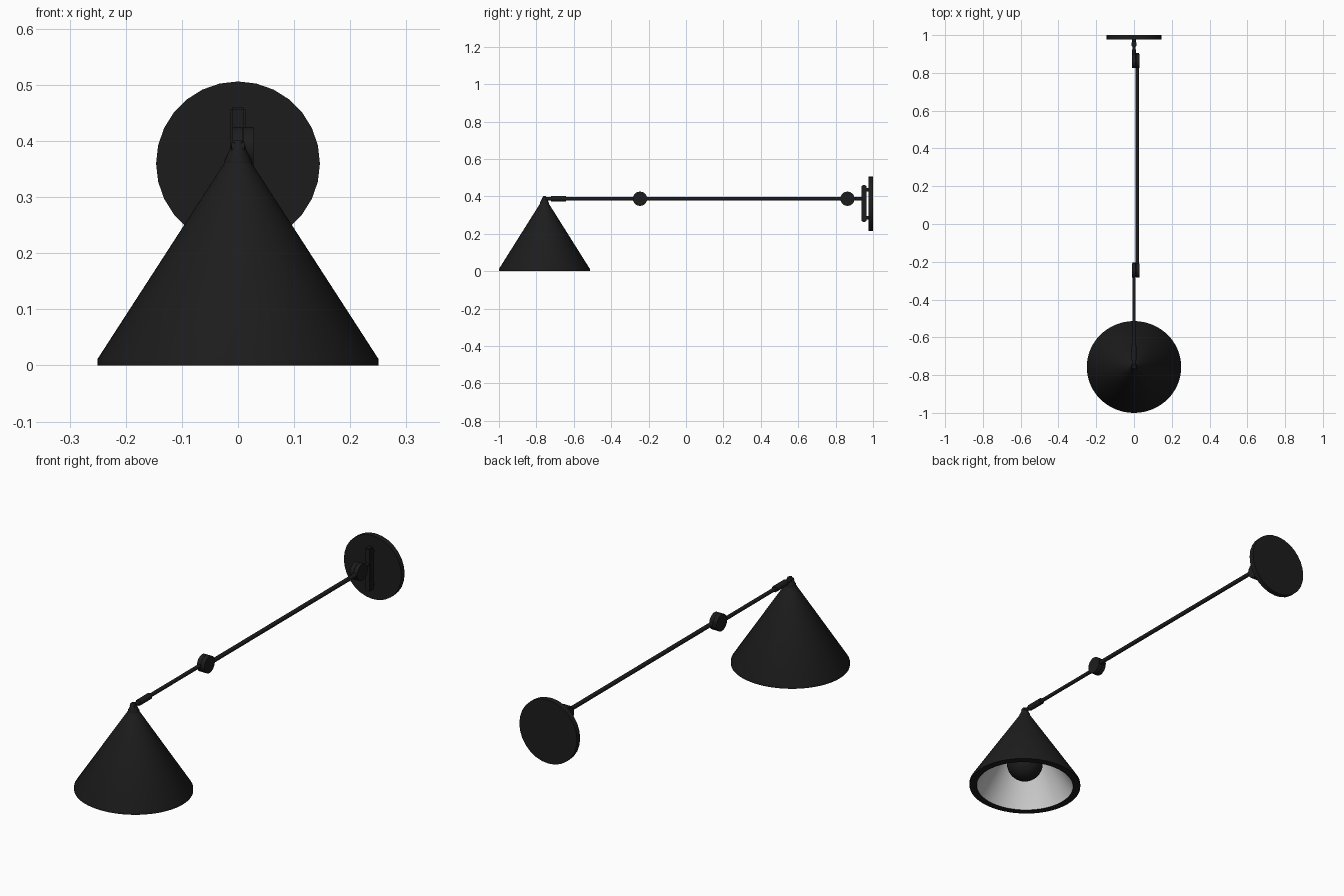
import bpy, bmesh, math
from mathutils import Vector

if "Cube" in bpy.data.objects:
    bpy.data.objects.remove(bpy.data.objects["Cube"])


def material(name, v):
    m = bpy.data.materials.new(name)
    m.diffuse_color = (v, v, v, 1)
    m.use_nodes = True
    m.node_tree.nodes["Principled BSDF"].inputs["Base Color"].default_value = m.diffuse_color
    return m


BLACK = material("matte_black", 0.012)
WHITE = material("inner_white", 0.8)


def finish(bm, name, loc=(0, 0, 0), angle=35):
    bmesh.ops.remove_doubles(bm, verts=bm.verts, dist=1e-5)
    bmesh.ops.recalc_face_normals(bm, faces=bm.faces)
    me = bpy.data.meshes.new(name)
    bm.to_mesh(me)
    bm.free()
    me.materials.append(BLACK)
    me.polygons.foreach_set("use_smooth", [True] * len(me.polygons))
    me.set_sharp_from_angle(angle=math.radians(angle))
    ob = bpy.data.objects.new(name, me)
    ob.location = loc
    bpy.context.collection.objects.link(ob)
    return ob


def lathe(name, profile, loc, sides=48):
    """Spin a (radius, z) profile around the vertical axis."""
    bm = bmesh.new()
    vs = [bm.verts.new((r, 0, z)) for r, z in profile]
    es = [bm.edges.new(p) for p in zip(vs, vs[1:])]
    bmesh.ops.spin(bm, geom=vs + es, cent=(0, 0, 0), axis=(0, 0, 1),
                   angle=math.tau, steps=sides, use_merge=False)
    return finish(bm, name, loc)


def rod(name, a, b, r, sides=20):
    """Capped cylinder between two points."""
    a, b = Vector(a), Vector(b)
    bm = bmesh.new()
    bmesh.ops.create_cone(bm, cap_ends=True, segments=sides, radius1=r,
                          radius2=r, depth=(b - a).length)
    rot = (b - a).to_track_quat('Z', 'Y').to_matrix()
    bmesh.ops.rotate(bm, verts=bm.verts, cent=(0, 0, 0), matrix=rot)
    return finish(bm, name, (a + b) / 2)


SHADE = (0, -0.757, 0)   # shade centre
ARM_Z = 0.387            # arm height
OFF = 0.018              # sideways offset of the long arm
PLATE_Z = 0.36

# Conical shade with thick rim and pale inside
shade = lathe("shade", [(0, 0.363), (0.023, 0.363), (0.25, 0.012), (0.25, 0),
                        (0.217, 0), (0.217, 0.008), (0.02, 0.315), (0, 0.315)], SHADE, 64)
shade.scale.y = 0.972
shade.data.materials.append(WHITE)
for p in shade.data.polygons:
    c, n = p.center, p.normal
    if c.x * n.x + c.y * n.y < -1e-4 or (n.z < -0.9 and c.z > 0.2):
        p.material_index = 1

# Cap on top of the shade and its pivot pin
lathe("shade_cap", [(0, 0.36), (0.024, 0.36), (0.024, 0.366), (0.010, 0.394),
                    (0.007, 0.401), (0, 0.401)], SHADE, 24)
rod("shade_pivot", (-0.012, -0.757, ARM_Z), (0.012, -0.757, ARM_Z), 0.011)

# Round bulb and its socket
R = 0.08
bulb = [(R * math.sin(t), 0.115 - R * math.cos(t))
        for t in (math.radians(a) for a in range(0, 151, 10))]
lathe("bulb", bulb + [(0.034, 0.20), (0.034, 0.26), (0.02, 0.318), (0, 0.318)], SHADE, 32)

# Arms: short front arm, long offset arm, short wall arm
rod("front_arm", (0, -0.757, ARM_Z), (0, -0.205, ARM_Z), 0.0085)
rod("front_arm_sleeve", (0, -0.722, ARM_Z), (0, -0.642, ARM_Z), 0.014)
rod("long_arm", (OFF, -0.28, ARM_Z), (OFF, 0.905, ARM_Z), 0.0095)
rod("wall_arm", (0, 0.833, ARM_Z), (0, 0.95, ARM_Z), 0.0085)
rod("wall_arm_sleeve", (0, 0.90, ARM_Z), (0, 0.925, ARM_Z), 0.0105)

# Joint knobs where the arms overlap
for name, y in (("middle_knob", -0.246), ("wall_knob", 0.863)):
    rod(name + "_inner", (-0.010, y, ARM_Z), (0.0085, y, ARM_Z), 0.038, 32)
    rod(name + "_outer", (0.0095, y, ARM_Z), (0.028, y, ARM_Z), 0.038, 32)
    rod(name + "_pin", (-0.008, y, ARM_Z), (0.026, y, ARM_Z), 0.012)

# Wall bracket: upright bar on two spacers
bm = bmesh.new()
bmesh.ops.create_cube(bm, size=1)
bmesh.ops.scale(bm, vec=(0.028, 0.026, 0.197), verts=bm.verts)
bmesh.ops.bevel(bm, geom=bm.edges[:], offset=0.004, segments=2, affect='EDGES')
finish(bm, "bracket_bar", (0, 0.952, PLATE_Z + 0.002))
for side in (-1, 1):
    z = PLATE_Z + 0.075 * side
    rod("bracket_spacer", (0, 0.955, z), (0, 0.985, z), 0.010)

# Round wall plate
rod("wall_plate", (0, 0.976, PLATE_Z), (0, 1.0, PLATE_Z), 0.146, 28)
